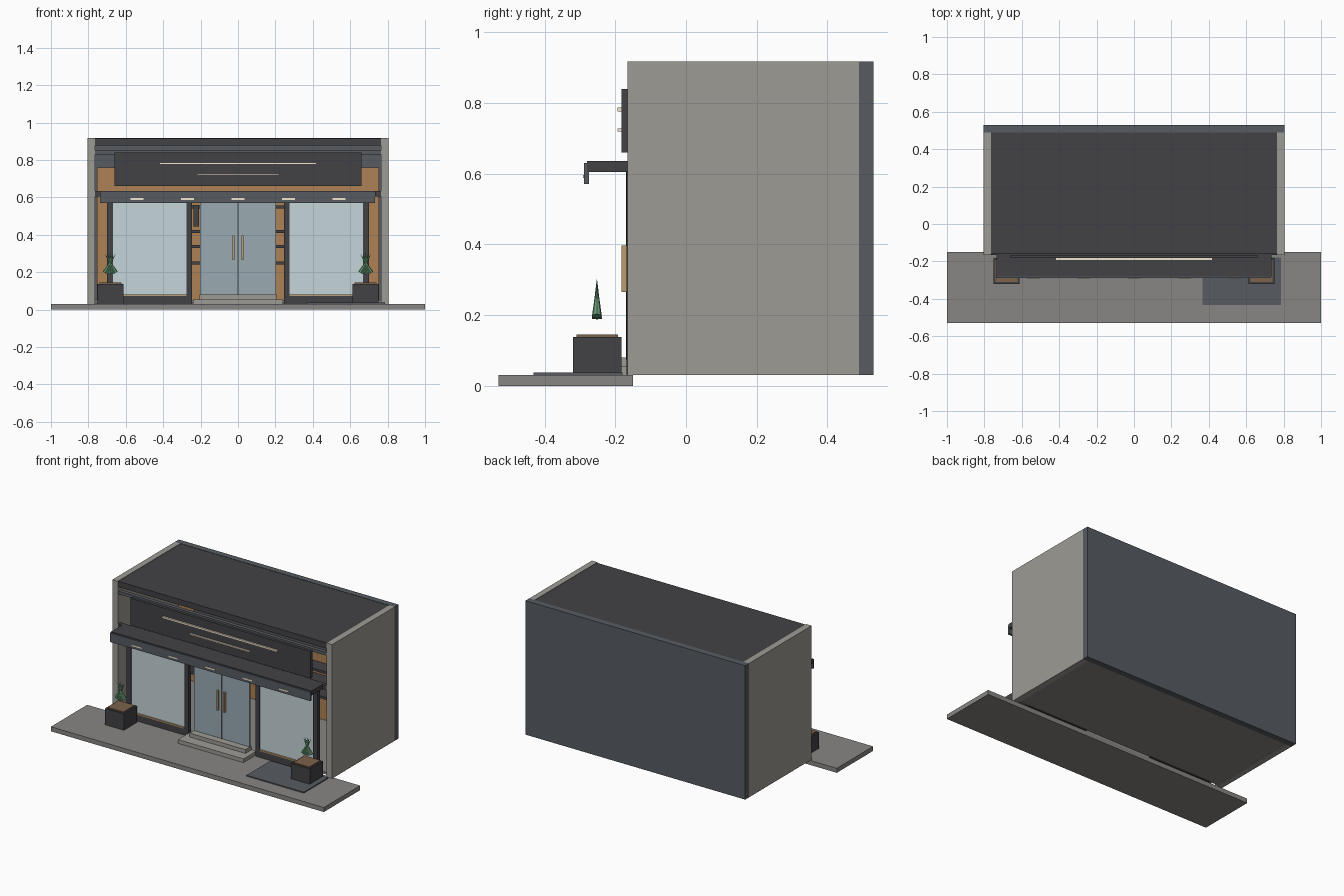
import bpy, math


def material(name, r, g, b):
    m = bpy.data.materials.new(name)
    m.diffuse_color = (r, g, b, 1)
    return m


DARK = material("charcoal", 0.055, 0.055, 0.062)
SLATE = material("slate", 0.095, 0.105, 0.12)
STONE = material("concrete", 0.34, 0.33, 0.30)
PAVE = material("paving", 0.25, 0.24, 0.23)
WOOD = material("wood", 0.42, 0.22, 0.09)
GLASS = material("window_glass", 0.56, 0.66, 0.70)
DOOR = material("door_glass", 0.32, 0.41, 0.45)
LIGHT = material("warm_light", 0.9, 0.78, 0.62)
BRASS = material("brass", 0.5, 0.34, 0.15)
SOIL = material("soil", 0.2, 0.12, 0.07)
LEAF = material("leaf", 0.13, 0.32, 0.17)


def box(name, x0, x1, y0, y1, z0, z1, mat):
    bpy.ops.mesh.primitive_cube_add(size=1, location=((x0 + x1) / 2, (y0 + y1) / 2, (z0 + z1) / 2))
    o = bpy.context.object
    o.name = name
    o.scale = (x1 - x0, y1 - y0, z1 - z0)
    bpy.ops.object.transform_apply(location=False, rotation=False, scale=True)
    o.data.materials.append(mat)
    return o


def pair(name, x0, x1, *rest):
    """Same box on the right and mirrored on the left."""
    box(name + "_right", x0, x1, *rest)
    box(name + "_left", -x1, -x0, *rest)


# Pavement and building shell
box("sidewalk", -1, 1, -0.53, -0.15, 0, 0.03, PAVE)
pair("side_wall", 0.765, 0.805, -0.165, 0.49, 0.03, 0.917, STONE)
box("back_wall", -0.805, 0.805, 0.49, 0.53, 0.03, 0.917, SLATE)
box("roof", -0.765, 0.765, -0.16, 0.49, 0.877, 0.915, DARK)
box("floor", -0.765, 0.765, -0.145, 0.49, 0.034, 0.05, PAVE)

# Interior back panel with shelves
box("wood_back_panel", -0.755, 0.755, 0.455, 0.485, 0.05, 0.76, WOOD)
for i, z in enumerate((0.24, 0.33, 0.41, 0.54)):
    box(f"shelf_{i + 1}", -0.6, 0.6, 0.36, 0.455, z, z + 0.016, DARK)

# Shopfront frame
pair("outer_post", 0.668, 0.70, -0.168, -0.14, 0.03, 0.605, DARK)
pair("inner_post", 0.245, 0.275, -0.168, -0.14, 0.03, 0.605, DARK)
pair("window_sill", 0.275, 0.668, -0.168, -0.14, 0.03, 0.073, DARK)
pair("sill_trim", 0.275, 0.668, -0.17, -0.14, 0.073, 0.08, BRASS)
pair("window_pane", 0.275, 0.668, -0.160, -0.152, 0.08, 0.605, GLASS)
box("header_beam", -0.765, 0.765, -0.165, -0.14, 0.605, 0.635, DARK)
box("upper_beam", -0.765, 0.765, -0.16, -0.135, 0.83, 0.85, SLATE)
box("wall_plaque", -0.238, -0.208, -0.16, -0.15, 0.445, 0.56, DARK)

# Double door with steps
pair("door_leaf", 0.004, 0.203, -0.168, -0.158, 0.08, 0.605, DOOR)
box("door_joint", -0.004, 0.004, -0.17, -0.157, 0.08, 0.605, DARK)
pair("door_handle", 0.02, 0.03, -0.183, -0.168, 0.265, 0.397, BRASS)
box("lower_step", -0.24, 0.24, -0.285, -0.15, 0.03, 0.055, STONE)
box("upper_step", -0.205, 0.205, -0.215, -0.15, 0.055, 0.08, STONE)

# Canopy with front lip and lights
box("canopy", -0.735, 0.735, -0.28, -0.165, 0.605, 0.635, DARK)
box("canopy_lip", -0.737, 0.732, -0.288, -0.275, 0.57, 0.63, SLATE)
for i in range(5):
    x = (i - 2) * 0.27
    box(f"canopy_light_{i + 1}", x - 0.035, x + 0.035, -0.291, -0.286, 0.587, 0.596, LIGHT)

# Blank sign panel with light strips
box("sign_panel", -0.66, 0.66, -0.183, -0.165, 0.66, 0.84, DARK)
box("sign_strip_long", -0.42, 0.42, -0.194, -0.183, 0.775, 0.787, LIGHT)
box("sign_strip_short", -0.22, 0.22, -0.194, -0.183, 0.719, 0.727, LIGHT)

# Mat on the pavement
box("ground_mat", 0.365, 0.785, -0.432, -0.18, 0.03, 0.037, SLATE)

# Planters with a fan of spiky leaves
pair("planter", 0.612, 0.75, -0.32, -0.183, 0.03, 0.138, DARK)
pair("planter_soil", 0.622, 0.74, -0.31, -0.193, 0.138, 0.145, SOIL)
for side, sx in (("right", 1), ("left", -1)):
    for i in range(5):
        bpy.ops.mesh.primitive_cone_add(vertices=8, radius1=0.014, radius2=0, depth=0.115,
                                        location=(sx * 0.683, -0.252, 0.247),
                                        rotation=(0, (i - 2) * 0.25, 0))
        o = bpy.context.object
        o.name = f"leaf_{side}_{i + 1}"
        o.data.materials.append(LEAF)
